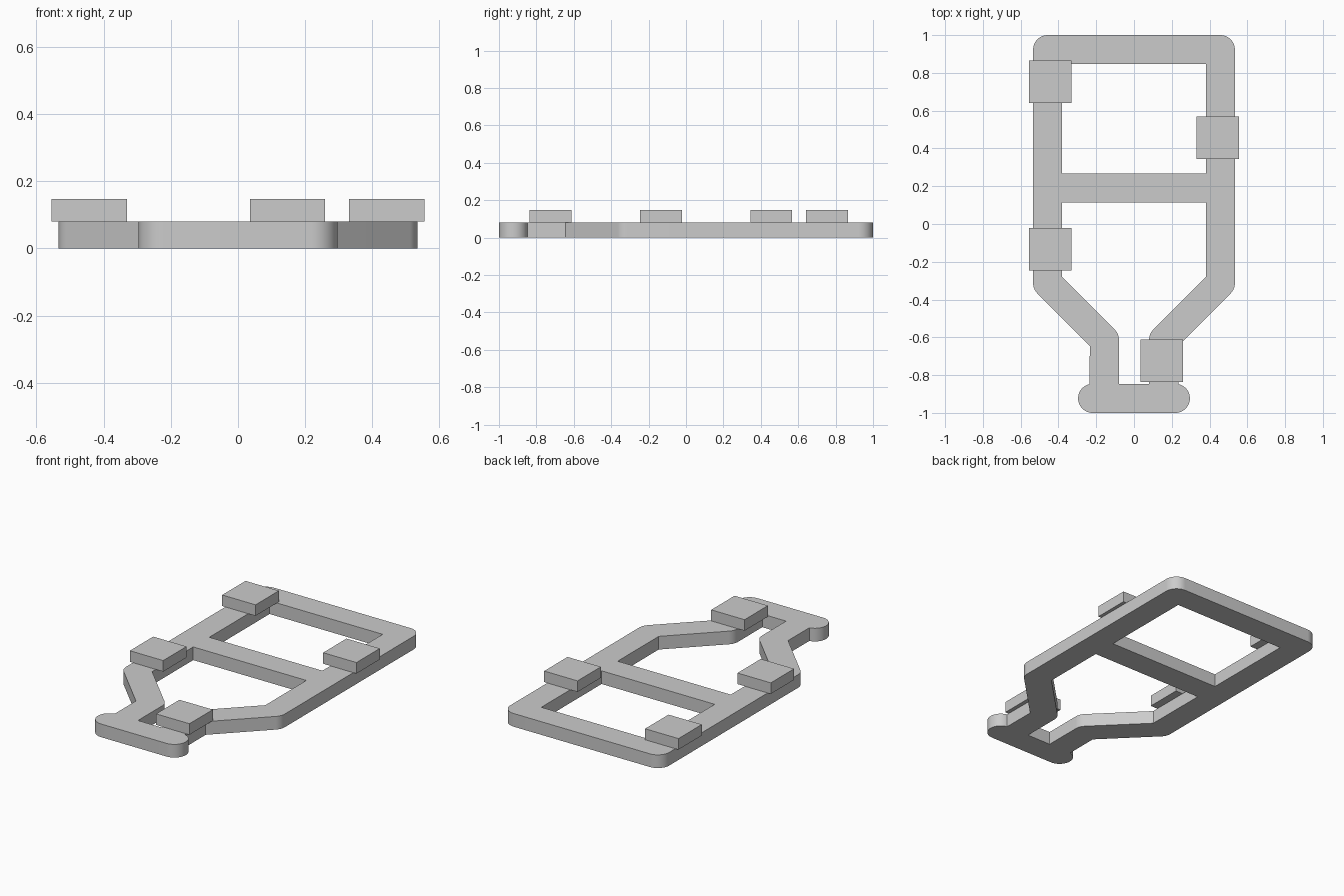
import bpy
import bmesh
from math import cos, sin, radians

cube = bpy.data.objects.get("Cube")
if cube:
    bpy.data.objects.remove(cube, do_unlink=True)

HALF = 0.077      # half the width of every bar
FRAME_H = 0.08    # frame thickness
PAD_H = 0.067     # pad thickness
PAD_W = 0.224     # pad side length

grey = bpy.data.materials.new("plain grey")
grey.use_nodes = True
colour = (0.6, 0.6, 0.6, 1)
grey.diffuse_color = colour
grey.node_tree.nodes["Principled BSDF"].inputs["Base Color"].default_value = colour


def arc(cx, cy, start, end, steps=16):
    """Round bar corner about a centre-line point."""
    angles = [radians(start + (end - start) * i / steps) for i in range(steps + 1)]
    return [(cx + HALF * cos(a), cy + HALF * sin(a)) for a in angles]


def mirrored(half):
    """Close a right-hand half outline with its mirror image."""
    return half + [(-x, y) for x, y in reversed(half)]


def add_loop(curve, points):
    spline = curve.splines.new("POLY")
    spline.points.add(len(points) - 1)
    for p, (x, y) in zip(spline.points, points):
        p.co = (x, y, 0, 1)
    spline.use_cyclic_u = True


# Frame: outer outline with two openings, extruded
outer = (arc(0.457, 0.923, 90, 0) + arc(0.457, -0.313, 0, -45)
         + [(0.234, -0.645)] + arc(0.219, -0.923, 78, -90, 32))
upper_opening = [(0.38, 0.846), (0.38, 0.267)]
lower_opening = ([(0.38, 0.113), (0.38, -0.281)]
                 + arc(0.157, -0.613, 135, 180) + [(0.08, -0.846)])

curve = bpy.data.curves.new("frame", "CURVE")
curve.dimensions = "2D"
curve.fill_mode = "BOTH"
curve.extrude = FRAME_H / 2
for half in (outer, upper_opening, lower_opening):
    add_loop(curve, mirrored(half))
frame = bpy.data.objects.new("frame", curve)
bpy.context.collection.objects.link(frame)
frame.location.z = FRAME_H / 2

bpy.ops.object.select_all(action="DESELECT")
frame.select_set(True)
bpy.context.view_layer.objects.active = frame
bpy.ops.object.convert(target="MESH")
frame = bpy.context.view_layer.objects.active

bm = bmesh.new()
bm.from_mesh(frame.data)
bmesh.ops.remove_doubles(bm, verts=bm.verts, dist=0.0002)
bmesh.ops.recalc_face_normals(bm, faces=bm.faces)
bm.to_mesh(frame.data)
bm.free()
frame.data.materials.clear()
frame.data.materials.append(grey)
bpy.ops.object.shade_smooth_by_angle()

# Square pads resting on the frame
pads = {
    "back_right_pad": (-0.443, 0.753),
    "back_left_pad": (0.443, 0.456),
    "middle_right_pad": (-0.443, -0.133),
    "front_left_pad": (0.147, -0.724),
}
for name, (x, y) in pads.items():
    bpy.ops.mesh.primitive_cube_add(size=1, location=(x, y, FRAME_H + PAD_H / 2))
    pad = bpy.context.object
    pad.name = pad.data.name = name
    pad.scale = (PAD_W, PAD_W, PAD_H)
    pad.data.materials.append(grey)
